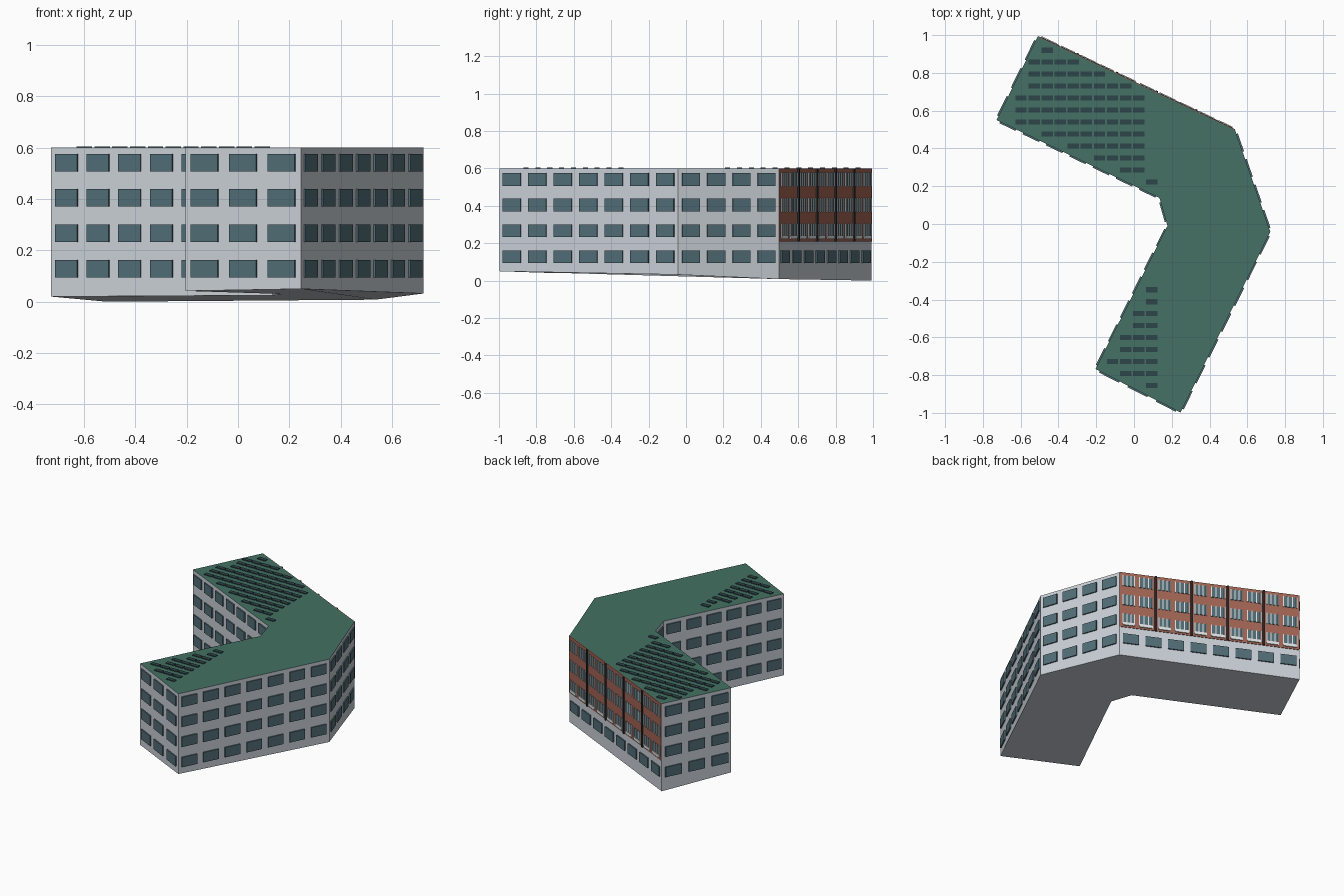
import bpy, bmesh, math
from mathutils import Vector

if "Cube" in bpy.data.objects:
    bpy.data.objects.remove(bpy.data.objects["Cube"])

def mat(name, rgb):
    m = bpy.data.materials.new(name)
    m.diffuse_color = (*rgb, 1)
    m.use_nodes = True
    m.node_tree.nodes["Principled BSDF"].inputs["Base Color"].default_value = m.diffuse_color
    return m

WALL = mat("pale_grey_wall", (0.60, 0.64, 0.69))
ROOF = mat("green_roof", (0.058, 0.165, 0.125))
GLASS = mat("teal_glass", (0.085, 0.155, 0.185))
PANEL = mat("dark_slate_panel", (0.026, 0.058, 0.066))
BRICK = mat("red_brick", (0.36, 0.13, 0.09))
WHITE = mat("white_frame", (0.75, 0.77, 0.78))
BLACK = mat("dark_pipe", (0.03, 0.03, 0.035))

TOP = 0.60
# footprint corners going clockwise: x, y, ground height
PTS = [Vector(p) for p in [(-0.51, 0.992, 0), (0.535, 0.497, 0.008), (0.722, -0.042, 0.032),
       (0.246, -0.998, 0.05), (-0.204, -0.768, 0.042), (0.177, -0.01, 0.03),
       (0.135, 0.138, 0.025), (-0.728, 0.55, 0.02)]]

def finish(bm, name, *mats):
    bmesh.ops.recalc_face_normals(bm, faces=bm.faces)
    me = bpy.data.meshes.new(name)
    bm.to_mesh(me)
    bm.free()
    for m in mats:
        me.materials.append(m)
    ob = bpy.data.objects.new(name, me)
    bpy.context.collection.objects.link(ob)
    return ob

def wall_axes(i):
    a = PTS[i].xy
    d = PTS[(i + 1) % 8].xy - a
    length = d.length
    d.normalize()
    return a, d, Vector((-d.y, d.x)), length

def plate(bm, i, s, w, z0, z1, d0, d1):
    """box on wall i: centre s along the wall, width w, from depth d0 to d1"""
    a, d, n, _ = wall_axes(i)
    v = [bm.verts.new((*(a + d * (s + sx * w / 2) + n * dep), z))
         for z in (z0, z1) for sx, dep in ((-1, d0), (1, d0), (1, d1), (-1, d1))]
    for f in ((0, 1, 2, 3), (4, 5, 6, 7), (0, 1, 5, 4), (1, 2, 6, 5), (2, 3, 7, 6), (3, 0, 4, 7)):
        bm.faces.new([v[k] for k in f])

# main block with sloping underside
bm = bmesh.new()
low = [bm.verts.new(p) for p in PTS]
high = [bm.verts.new((p.x, p.y, TOP)) for p in PTS]
bm.faces.new(low)
roof = bm.faces.new(high)
roof.material_index = 1
for i in range(8):
    j = (i + 1) % 8
    bm.faces.new((low[i], low[j], high[j], high[i]))
finish(bm, "building_body", WALL, ROOF)

# plain windows, four storeys on every wall (ground floor only under the brick)
FLOORS = [0.128, 0.267, 0.404, 0.541]
for i, count in enumerate((8, 4, 7, 3, 6, 1, 7, 3)):
    bm = bmesh.new()
    pitch = wall_axes(i)[3] / count
    for z in FLOORS[:1] if i == 0 else FLOORS:
        for k in range(count):
            plate(bm, i, (k + 0.5) * pitch, pitch * 0.7, z - 0.034, z + 0.034, -0.001, 0.008)
    finish(bm, f"windows_wall_{i + 1}", GLASS)

# brick facing on the long back wall
L = wall_axes(0)[3]
BAY = L / 5
bm = bmesh.new()
plate(bm, 0, L / 2, L, 0.21, TOP, -0.001, 0.004)
finish(bm, "brick_facing", BRICK)

# brick-side windows: glass, white bars, rails on the lowest brick floor, pipes between bays
glass, frames, pipes = bmesh.new(), bmesh.new(), bmesh.new()
for b in range(5):
    for c, w in ((0.27, 0.085), (0.75, 0.075)):
        s = (b + c) * BAY
        for z in FLOORS[1:]:
            plate(glass, 0, s, w, z - 0.036, z + 0.036, 0.003, 0.007)
            for t in (-0.5, -0.17, 0.17, 0.5):
                plate(frames, 0, s + t * w, 0.006, z - 0.038, z + 0.038, 0.003, 0.010)
        plate(frames, 0, s, w, 0.222, 0.242, 0.003, 0.011)
    if b:
        plate(pipes, 0, b * BAY, 0.012, 0.21, TOP, 0.003, 0.012)
finish(glass, "brick_wall_windows", GLASS)
finish(frames, "window_bars_and_rails", WHITE)
finish(pipes, "drain_pipes", BLACK)

# solar panels: (row, first column, last column) on one square grid
ROWS = [(0, 2, 2), (1, 1, 4), (2, 1, 6), (3, 1, 8), (4, 0, 9), (5, 0, 9), (6, 0, 9), (7, 2, 9),
        (8, 4, 9), (9, 6, 9), (10, 8, 9), (11, 10, 10), (20, 10, 10), (21, 10, 10), (22, 9, 10),
        (23, 9, 10), (24, 8, 10), (25, 8, 10), (26, 7, 10), (27, 8, 10), (28, 10, 10)]
bm = bmesh.new()
for r, c0, c1 in ROWS:
    y = 0.92 - 0.0634 * r
    for c in range(c0, c1 + 1):
        x = -0.598 + 0.0692 * c
        cube = bmesh.ops.create_cube(bm, size=1)["verts"]
        for v in cube:
            v.co = Vector((x + v.co.x * 0.06, y + v.co.y * 0.027, TOP + 0.002 + v.co.z * 0.006))
finish(bm, "solar_panels", PANEL)
